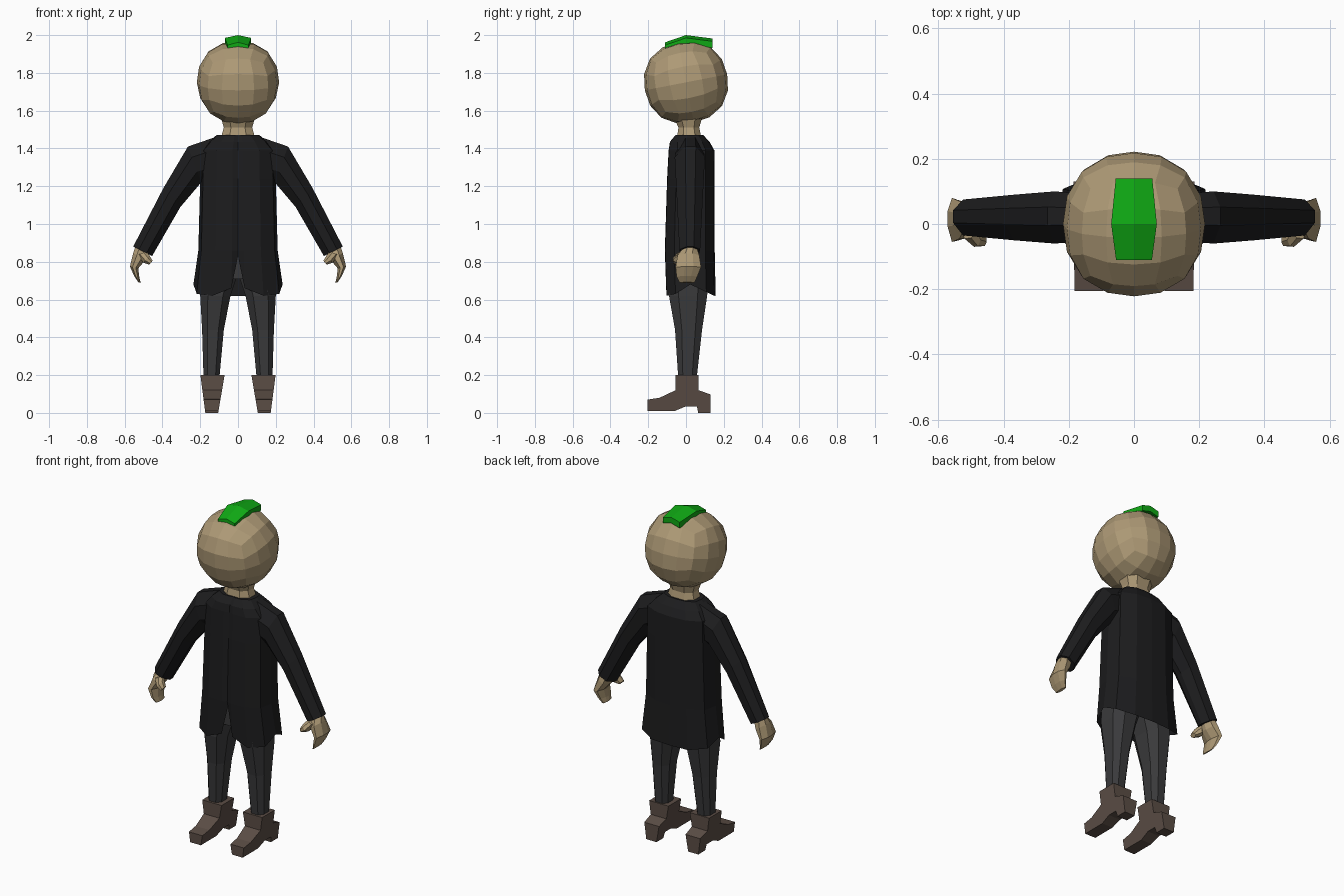
import bpy, bmesh, math
from mathutils import Matrix, Vector

if "Cube" in bpy.data.objects:
    bpy.data.objects.remove(bpy.data.objects["Cube"])


def material(name, rgb):
    m = bpy.data.materials.new(name)
    m.diffuse_color = (*rgb, 1)
    m.use_nodes = True
    m.node_tree.nodes["Principled BSDF"].inputs["Base Color"].default_value = m.diffuse_color
    return m


SKIN = material("skin", (0.42, 0.32, 0.18))
GREEN = material("green", (0.005, 0.40, 0.007))
COAT = material("black cloth", (0.012, 0.012, 0.013))
TROUSERS = material("grey cloth", (0.042, 0.042, 0.044))
LEATHER = material("brown leather", (0.105, 0.075, 0.06))


def finish(bm, name, mat):
    bmesh.ops.recalc_face_normals(bm, faces=bm.faces)
    me = bpy.data.meshes.new(name)
    bm.to_mesh(me)
    bm.free()
    ob = bpy.data.objects.new(name, me)
    me.materials.append(mat)
    bpy.context.collection.objects.link(ob)
    return ob


def loft(name, rings, mat, cap_start=True, cap_end=True):
    """Skin a list of rings with equal point counts."""
    bm = bmesh.new()
    vs = [[bm.verts.new(p) for p in r] for r in rings]
    n = len(vs[0])
    for a, b in zip(vs, vs[1:]):
        for i in range(n):
            j = (i + 1) % n
            bm.faces.new((a[i], a[j], b[j], b[i]))
    if cap_start:
        bm.faces.new(vs[0][::-1])
    if cap_end:
        bm.faces.new(vs[-1])
    return finish(bm, name, mat)


def octagon(x0, x1, y0, y1, z, k=0.5):
    """Chamfered box outline at height z."""
    cx, cy, rx, ry = (x0 + x1) / 2, (y0 + y1) / 2, (x1 - x0) / 2, (y1 - y0) / 2
    unit = [(1, k), (k, 1), (-k, 1), (-1, k), (-1, -k), (-k, -1), (k, -1), (1, -k)]
    return [(cx + u * rx, cy + v * ry, z) for u, v in unit]


def limb_ring(outer, inner, y0, y1):
    """Six-sided ring between an outer and an inner (x, z) point."""
    def mix(t):
        return [o + (i - o) * t for o, i in zip(outer, inner)]
    out = []
    for t, y in ((0, .7), (.3, 1), (.75, .95), (1, .6), (1, .35), (.7, .03), (.3, 0), (0, .35)):
        x, z = mix(t)
        out.append((x, y0 + (y1 - y0) * y, z))
    return out


def mirrored(ob):
    """Copy a part to the other side."""
    me = ob.data.copy()
    me.transform(Matrix.Scale(-1, 4, (1, 0, 0)))
    me.flip_normals()
    other = bpy.data.objects.new(ob.name.replace("right", "left"), me)
    bpy.context.collection.objects.link(other)


# Head: boxy quad sphere tilted slightly forward
bm = bmesh.new()
bmesh.ops.create_cube(bm, size=2)
bmesh.ops.subdivide_edges(bm, edges=bm.edges[:], cuts=3, use_grid_fill=True)
for v in bm.verts:
    p = Vector([math.tan(c * math.pi / 4) for c in v.co])
    p /= sum(abs(c) ** 2.25 for c in p) ** (1 / 2.25)
    if p.z < 0:
        p.x *= 1 + 0.07 * p.z
    v.co = p
bmesh.ops.transform(bm, verts=bm.verts, matrix=Matrix.Translation((0, 0, 1.75))
                    @ Matrix.Rotation(math.radians(11), 4, 'X') @ Matrix.Diagonal((.218, .222, .217, 1)))
finish(bm, "head", SKIN)

# Hair patch: thin bent pad over the crown
bm = bmesh.new()
rows = []
for y, z, w in ((-.11, 1.962, .055), (0, 2.0, .07), (.14, 1.982, .056)):
    rows.append([bm.verts.new((x * w, y, z - .015 * abs(x))) for x in (-1, 0, 1)])
for a, b in zip(rows, rows[1:]):
    for i in range(2):
        bm.faces.new((a[i], a[i + 1], b[i + 1], b[i]))
skirt = bmesh.ops.extrude_face_region(bm, geom=bm.faces[:])["geom"]
for v in skirt:
    if isinstance(v, bmesh.types.BMVert):
        v.co.z -= 0.035
finish(bm, "hair_patch", GREEN)

# Neck
loft("neck", [octagon(-.095, .095, -.05, .085, 1.44), octagon(-.075, .075, -.04, .07, 1.51),
              octagon(-.095, .095, -.07, .09, 1.58)], SKIN)

# Coat body: half outline scaled per level, hem open with a front slit
HALF = [(.03, -.11), (.115, -.108), (.185, -.06), (.2, .02), (.185, .105), (.1, .148)]


def coat_ring(z, sx, y0, y1, hem=None):
    def fit(y):
        return y0 + (y + .11) / .265 * (y1 - y0)
    zs = hem or [z] * 8
    right = [(x * sx, fit(y), h) for (x, y), h in zip(HALF, zs[1:7])]
    return ([(0, fit(-.1), zs[0])] + right + [(0, fit(.155), zs[7])]
            + [(-x, y, h) for x, y, h in reversed(right)])


hem = [.83, .66, .62, .63, .68, .64, .62, .62]
rings = [coat_ring(0, 1.18, -.105, .157, hem), coat_ring(.86, 1.05, -.112, .152),
         coat_ring(1.24, 1.0, -.1, .152), coat_ring(1.39, .98, -.092, .15),
         coat_ring(1.435, .78, -.085, .125), coat_ring(1.472, .56, -.055, .09)]
loft("coat_body", rings, COAT, cap_start=False)

# Sleeves
sleeve = loft("right_sleeve", [
    limb_ring((.10, 1.467), (.12, 1.24), -.05, .09),
    limb_ring((.265, 1.41), (.195, 1.22), -.06, .10),
    limb_ring((.395, 1.19), (.305, 1.09), -.05, .09),
    limb_ring((.555, .88), (.455, .83), -.035, .075)], COAT)
mirrored(sleeve)

# Hands: cupped palm and a separate thumb
hand = loft("right_hand", [
    limb_ring((.545, .875), (.475, .85), -.02, .06),
    limb_ring((.555, .845), (.49, .81), -.045, .07),
    limb_ring((.572, .775), (.528, .765), -.055, .08),
    limb_ring((.55, .725), (.522, .715), -.05, .06),
    limb_ring((.528, .692), (.515, .688), -.035, .045)], SKIN)
mirrored(hand)
thumb = loft("right_thumb", [
    limb_ring((.535, .835), (.485, .855), -.045, .03),
    limb_ring((.50, .795), (.47, .835), -.07, -.01),
    limb_ring((.47, .785), (.452, .805), -.068, -.03)], SKIN)
mirrored(thumb)

# Trousers: hips hidden under the coat, then tapering legs
loft("hips", [octagon(-.19, .19, -.085, .12, .71), octagon(-.19, .19, -.09, .13, .92)], TROUSERS)
leg = loft("right_leg", [
    octagon(.10, .182, -.04, .055, .17), octagon(.075, .19, -.058, .085, .44),
    octagon(.04, .2, -.09, .112, .62), octagon(.0, .2, -.09, .12, .74)], TROUSERS)
mirrored(leg)

# Boots: side profile widened towards the top of the shaft
PROFILE = [(-.055, .2), (.065, .2), (.065, .12), (.13, .098), (.13, 0), (.065, 0), (.058, .035),
           (.0, .035), (-.06, .01), (-.205, .01), (-.205, .07), (-.14, .08), (-.055, .12)]
boot = loft("right_boot", [
    [(.105 - .17 * z, y, z) for y, z in PROFILE],
    [(.173 + .13 * z, y, z) for y, z in PROFILE]], LEATHER)
mirrored(boot)
